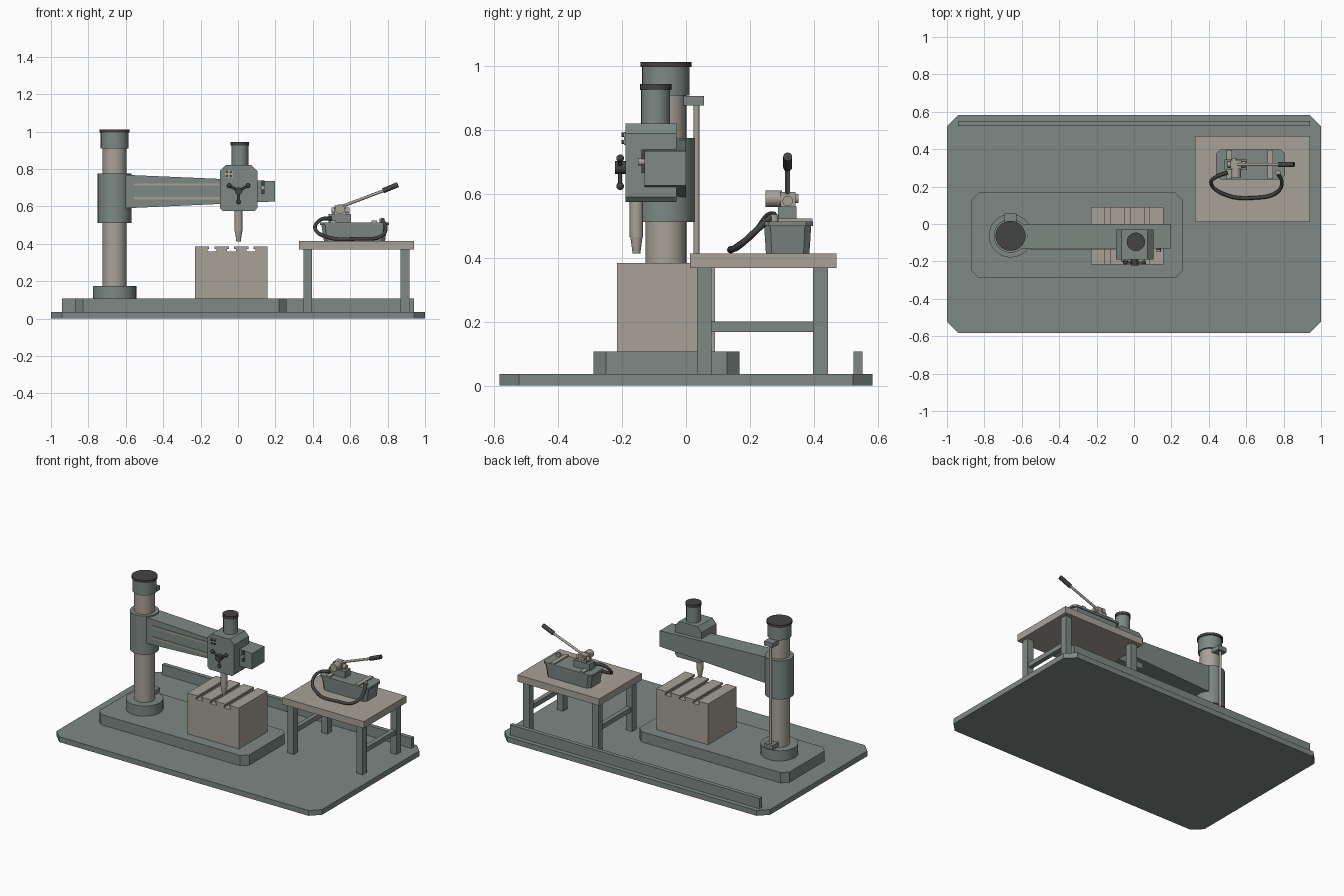
import bpy, bmesh, math
from mathutils import Vector

cube = bpy.data.objects.get("Cube")
if cube:
    bpy.data.objects.remove(cube, do_unlink=True)


def material(name, rgb):
    m = bpy.data.materials.new(name)
    m.use_nodes = True
    m.diffuse_color = (*rgb, 1)
    m.node_tree.nodes["Principled BSDF"].inputs["Base Color"].default_value = (*rgb, 1)
    return m


GREEN = material("machine_green", (0.205, 0.25, 0.23))
STEEL = material("warm_steel", (0.39, 0.36, 0.315))
BLACK = material("dark_rubber", (0.055, 0.058, 0.055))


def finish(name, bm, mat, smooth=False):
    bmesh.ops.recalc_face_normals(bm, faces=bm.faces)
    me = bpy.data.meshes.new(name)
    bm.to_mesh(me)
    bm.free()
    me.materials.append(mat)
    ob = bpy.data.objects.new(name, me)
    bpy.context.collection.objects.link(ob)
    if smooth:
        bpy.ops.object.select_all(action='DESELECT')
        ob.select_set(True)
        bpy.context.view_layer.objects.active = ob
        bpy.ops.object.shade_smooth_by_angle(angle=math.radians(35))
    return ob


def prism(name, points, axis, lo, hi, mat, taper=1.0):
    """Extrude an outline along z (points are x, y) or along y (points are x, z)."""
    bm = bmesh.new()
    cx = sum(p[0] for p in points) / len(points)
    cy = sum(p[1] for p in points) / len(points)
    rings = []
    for h, s in ((lo, taper), (hi, 1.0)):
        flat = [(cx + (a - cx) * s, cy + (b - cy) * s) for a, b in points]
        rings.append([bm.verts.new((a, b, h) if axis == 'z' else (a, h, b)) for a, b in flat])
    bm.faces.new(rings[0])
    bm.faces.new(rings[1])
    for i in range(len(points)):
        j = (i + 1) % len(points)
        bm.faces.new((rings[0][i], rings[0][j], rings[1][j], rings[1][i]))
    return finish(name, bm, mat)


def rect(x0, x1, y0, y1, c=0.0):
    if not c:
        return [(x0, y0), (x1, y0), (x1, y1), (x0, y1)]
    return [(x0 + c, y0), (x1 - c, y0), (x1, y0 + c), (x1, y1 - c),
            (x1 - c, y1), (x0 + c, y1), (x0, y1 - c), (x0, y0 + c)]


def box(name, x, y, z, mat):
    return prism(name, rect(*x, *y), 'z', *z, mat)


def rod(name, a, b, r, mat, r2=None, sides=32):
    """Round bar from point a to point b."""
    a, b = Vector(a), Vector(b)
    bm = bmesh.new()
    bmesh.ops.create_cone(bm, cap_ends=True, segments=sides, radius1=r,
                          radius2=r if r2 is None else r2, depth=(b - a).length)
    turn = (b - a).to_track_quat('Z', 'Y').to_matrix()
    bmesh.ops.rotate(bm, verts=bm.verts, matrix=turn)
    bmesh.ops.translate(bm, verts=bm.verts, vec=(a + b) / 2)
    return finish(name, bm, mat, True)


def drum(name, x, y, z0, z1, r, mat, r2=None):
    return rod(name, (x, y, z0), (x, y, z1), r, mat, r2)


def ball(name, at, r, mat):
    bm = bmesh.new()
    bmesh.ops.create_uvsphere(bm, u_segments=16, v_segments=10, radius=r)
    bmesh.ops.translate(bm, verts=bm.verts, vec=at)
    return finish(name, bm, mat, True)


# Floor plate, machine bed and rear rail
prism("floor_plate", rect(-1, 1, -0.583, 0.583, 0.06), 'z', 0, 0.036, GREEN)
prism("machine_bed", rect(-0.87, 0.26, -0.29, 0.168, 0.04), 'z', 0.036, 0.106, GREEN)
box("rear_rail", (-0.94, 0.94), (0.524, 0.552), (0.036, 0.106), GREEN)

# Column with collar, sliding sleeve and capped top
CX, CY = -0.66, -0.063
drum("column_collar", CX, CY, 0.106, 0.175, 0.116, GREEN)
drum("column", CX, CY, 0.106, 0.95, 0.064, STEEL)
drum("arm_sleeve", CX, CY, 0.512, 0.775, 0.09, GREEN)
drum("column_head", CX, CY, 0.908, 0.998, 0.074, GREEN)
drum("column_cap", CX, CY, 0.996, 1.012, 0.08, BLACK)

# Lifting screw behind the column
for tag, z in (("upper", 0.876), ("lower", 0.18)):
    box(tag + "_screw_bracket", (CX - 0.032, CX + 0.032), (-0.03, 0.056), (z, z + 0.03), GREEN)
drum("lifting_screw", CX, 0.033, 0.18, 0.88, 0.009, STEEL)

# Radial arm with guide strips
prism("radial_arm", [(-0.64, 0.588), (0.198, 0.626), (0.198, 0.734), (-0.64, 0.77)],
      'y', -0.13, 0.0, GREEN)
for i, z in enumerate((0.717, 0.643)):
    box(f"arm_guide_{i}", (-0.555, -0.1), (-0.136, -0.128), (z - 0.006, z + 0.006), STEEL)
box("arm_clamp_plate", (0.125, 0.141), (-0.139, -0.128), (0.665, 0.738), BLACK)
rod("arm_clamp_pin", (0.133, -0.1, 0.7), (0.133, -0.15, 0.7), 0.012, STEEL)

# Drill head, motor and spindle
HX = 0.003
prism("drill_head", [(HX - 0.1, 0.59), (HX - 0.085, 0.574), (HX + 0.085, 0.574),
                     (HX + 0.1, 0.59), (HX + 0.1, 0.788), (HX + 0.07, 0.82),
                     (HX - 0.07, 0.82), (HX - 0.1, 0.788)], 'y', -0.19, -0.03, GREEN)
drum("motor", 0.01, -0.095, 0.81, 0.93, 0.045, GREEN)
drum("motor_cap", 0.01, -0.095, 0.924, 0.944, 0.049, BLACK)
drum("spindle", HX, -0.155, 0.465, 0.58, 0.021, STEEL)
drum("spindle_nose", HX, -0.155, 0.413, 0.465, 0.012, STEEL, 0.019)

# Feed wheel with three knobbed spokes
hub = Vector((HX, -0.206, 0.682))
rod("feed_wheel_hub", (HX, -0.185, hub.z), (HX, -0.222, hub.z), 0.02, BLACK)
for i in range(3):
    a = math.radians(30 + 120 * i)
    tip = hub + Vector((math.cos(a), 0, math.sin(a))) * 0.058
    rod(f"feed_spoke_{i}", hub, tip, 0.006, BLACK, sides=12)
    ball(f"feed_knob_{i}", tip, 0.012, BLACK)

# Switch panel
box("switch_panel", (-0.07, -0.028), (-0.194, -0.188), (0.752, 0.794), STEEL)
for i in range(4):
    x, z = -0.06 + 0.022 * (i % 2), 0.762 + 0.022 * (i // 2)
    rod(f"switch_{i}", (x, -0.19, z), (x, -0.202, z), 0.007, BLACK, sides=12)

# Work block with three T-slots cut into the top
outline = [(-0.23, 0.106), (0.158, 0.106), (0.158, 0.384)]
for x in (0.07, -0.035, -0.14):
    outline += [(x + 0.014, 0.384), (x + 0.014, 0.372), (x + 0.024, 0.372), (x + 0.024, 0.358),
                (x - 0.024, 0.358), (x - 0.024, 0.372), (x - 0.014, 0.372), (x - 0.014, 0.384)]
outline.append((-0.23, 0.384))
prism("work_block", outline, 'y', -0.216, 0.09, STEEL)

# Side table
box("table_top", (0.325, 0.94), (0.012, 0.47), (0.368, 0.414), STEEL)
for side, x in (("right", 0.35), ("left", 0.87)):
    for end, y in (("front", 0.034), ("rear", 0.398)):
        box(f"table_leg_{end}_{side}", (x, x + 0.046), (y, y + 0.046), (0.036, 0.368), GREEN)
    box(f"table_stretcher_{side}", (x + 0.008, x + 0.038), (0.08, 0.4), (0.168, 0.2), GREEN)

# Hydraulic pump tank with rim and straps
prism("pump_tank", rect(0.445, 0.8, 0.244, 0.392, 0.02), 'z', 0.414, 0.505, GREEN, 0.92)
prism("tank_rim", rect(0.438, 0.807, 0.238, 0.398, 0.022), 'z', 0.5, 0.514, GREEN)
for i, x in enumerate((0.495, 0.715)):
    box(f"tank_strap_{i}", (x, x + 0.028), (0.24, 0.396), (0.513, 0.523), STEEL)

# Pump body, cylinders and lever
PY = 0.318
box("pump_body", (0.485, 0.605), (0.288, 0.346), (0.512, 0.56), GREEN)
rod("pump_cylinder", (0.545, 0.248, 0.585), (0.545, 0.3, 0.585), 0.026, STEEL)
box("pump_yoke", (0.515, 0.575), (0.295, 0.342), (0.555, 0.605), STEEL)
rod("pump_valve", (0.5, PY, 0.577), (0.595, PY, 0.577), 0.016, STEEL)
rod("pump_pivot", (0.535, 0.29, 0.585), (0.535, 0.352, 0.585), 0.014, STEEL)
rod("pump_lever", (0.53, PY, 0.59), (0.79, PY, 0.688), 0.008, STEEL, sides=16)
rod("lever_grip", (0.775, PY, 0.683), (0.855, PY, 0.716), 0.014, BLACK, sides=16)
rod("filler_cap", (0.77, 0.275, 0.51), (0.77, 0.275, 0.535), 0.014, STEEL, sides=16)

# Hose looping in front of the tank
curve = bpy.data.curves.new("pump_hose", 'CURVE')
curve.dimensions = '3D'
curve.bevel_depth = 0.01
curve.bevel_resolution = 2
curve.resolution_u = 8
path = [(0.5, 0.275, 0.535), (0.445, 0.255, 0.53), (0.412, 0.22, 0.485), (0.48, 0.16, 0.435),
        (0.645, 0.14, 0.427), (0.765, 0.17, 0.44), (0.79, 0.225, 0.49), (0.77, 0.27, 0.53)]
spline = curve.splines.new('BEZIER')
spline.bezier_points.add(len(path) - 1)
for point, co in zip(spline.bezier_points, path):
    point.co = co
    point.handle_left_type = point.handle_right_type = 'AUTO'
curve.use_fill_caps = True
curve.materials.append(BLACK)
bpy.context.collection.objects.link(bpy.data.objects.new("pump_hose", curve))
